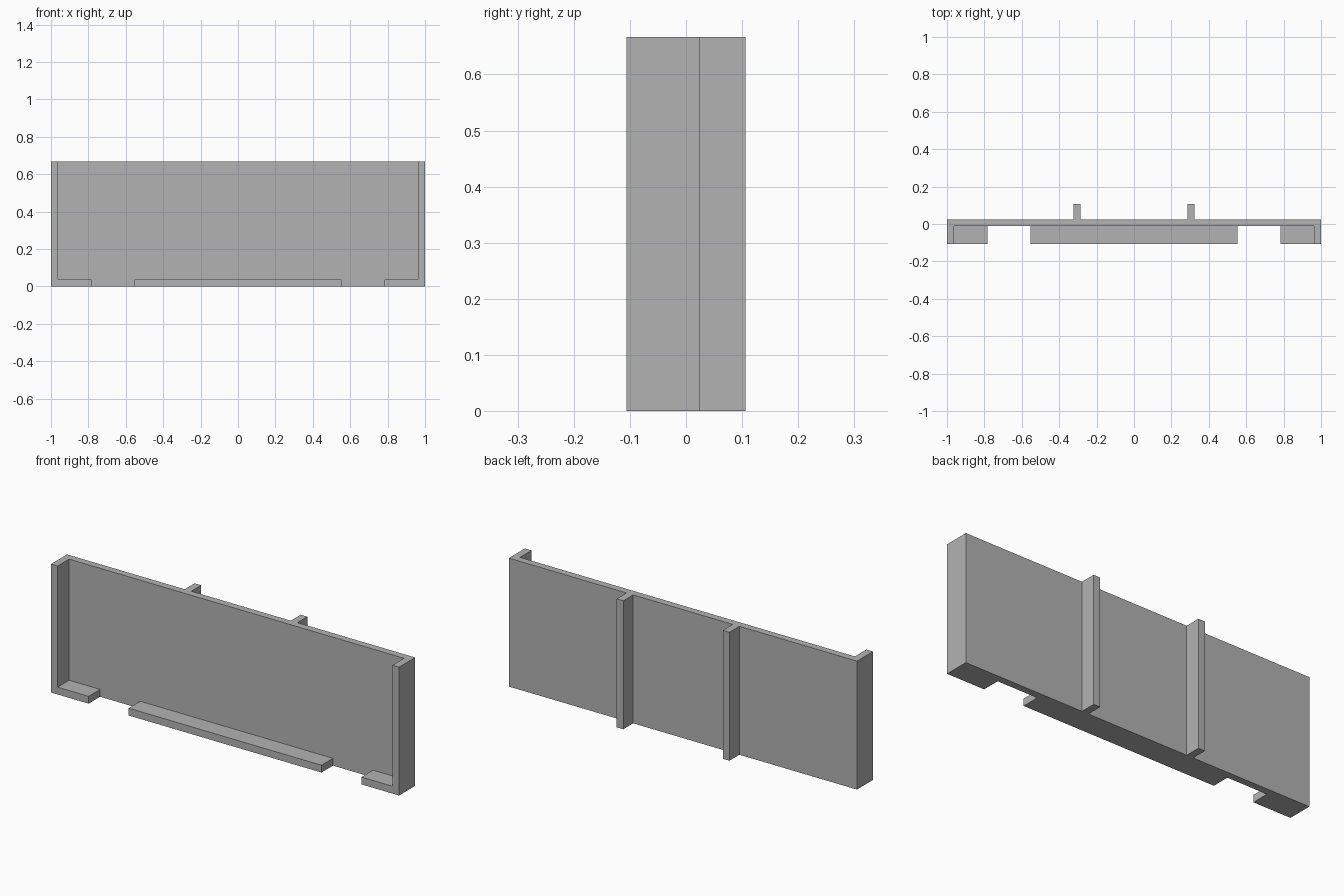
import bpy
import bmesh

cube = bpy.data.objects.get("Cube")
if cube:
    bpy.data.objects.remove(cube, do_unlink=True)

HEIGHT = 0.667
WALL = 0.038
FRONT, INNER, OUTER, BACK = -0.106, -0.012, 0.025, 0.106

grey = bpy.data.materials.new("plain grey")
grey.use_nodes = True
grey.diffuse_color = (0.45, 0.45, 0.45, 1)
grey.node_tree.nodes["Principled BSDF"].inputs["Base Color"].default_value = grey.diffuse_color


def prism(name, plan, height):
    """Extrude a plan outline upwards from the floor."""
    bm = bmesh.new()
    face = bm.faces.new([bm.verts.new((x, y, 0)) for x, y in plan])
    top = bmesh.ops.extrude_face_region(bm, geom=[face], use_keep_orig=True)
    verts = [v for v in top["geom"] if isinstance(v, bmesh.types.BMVert)]
    bmesh.ops.translate(bm, verts=verts, vec=(0, 0, height))
    bmesh.ops.recalc_face_normals(bm, faces=bm.faces)
    mesh = bpy.data.meshes.new(name)
    bm.to_mesh(mesh)
    bm.free()
    mesh.materials.append(grey)
    obj = bpy.data.objects.new(name, mesh)
    bpy.context.collection.objects.link(obj)
    return obj


def block(name, x0, x1, y0, y1, height):
    return prism(name, [(x0, y0), (x1, y0), (x1, y1), (x0, y1)], height)


# Back panel with its two forward-turned side walls and two rear ribs
rib_in, rib_out = 0.286, 0.324
half = [(0, INNER), (1 - WALL, INNER), (1 - WALL, FRONT), (1, FRONT), (1, OUTER),
        (rib_out, OUTER), (rib_out, BACK), (rib_in, BACK), (rib_in, OUTER)]
plan = half + [(-x, y) for x, y in reversed(half[1:])]
prism("ribbed_panel", plan, HEIGHT)

# Bottom ledge and corner feet
block("center_ledge", -0.554, 0.554, FRONT, INNER, WALL)
block("left_foot", 0.784, 1 - WALL, FRONT, INNER, WALL)
block("right_foot", WALL - 1, -0.784, FRONT, INNER, WALL)
